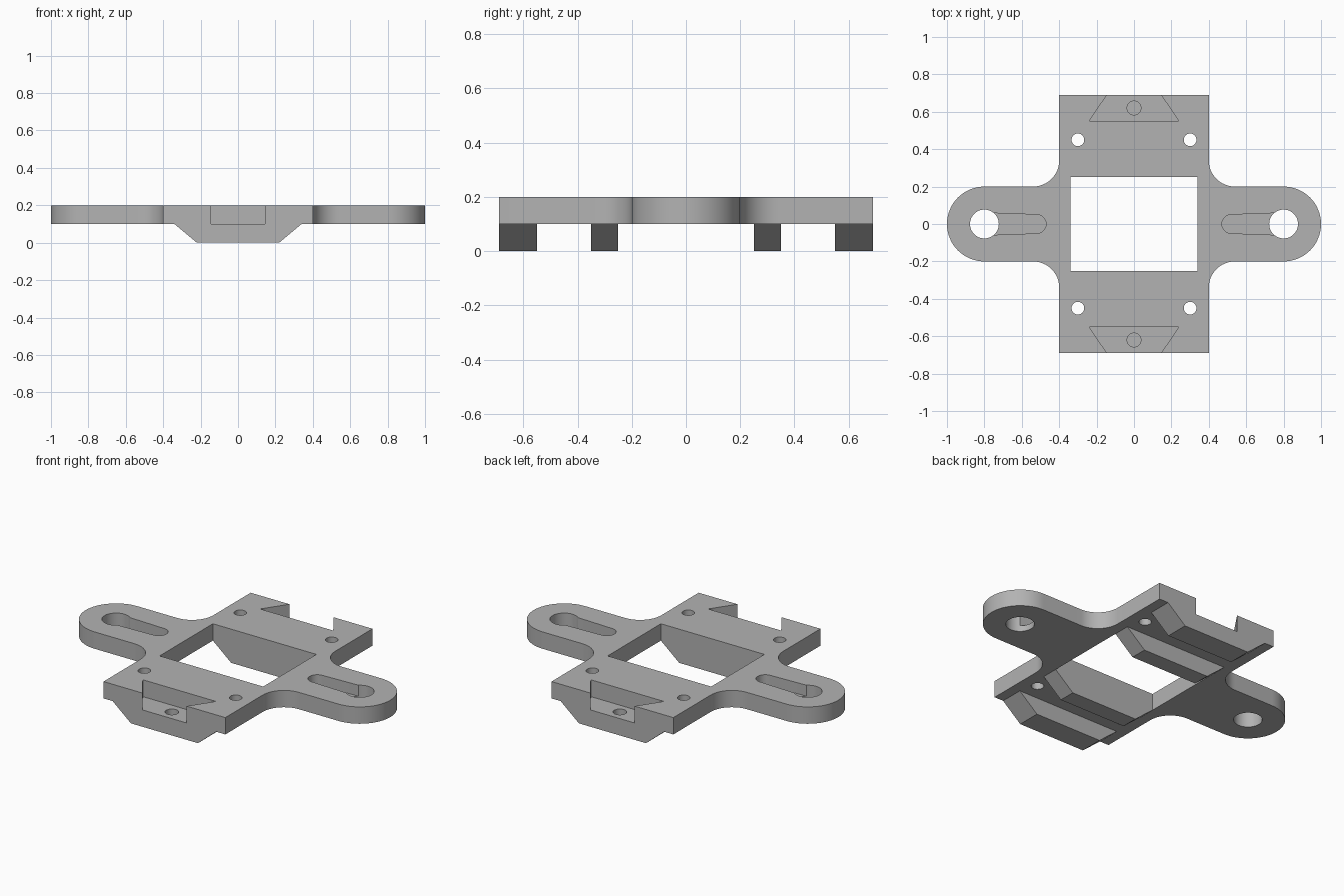
import bpy, bmesh, math

if "Cube" in bpy.data.objects:
    bpy.data.objects.remove(bpy.data.objects["Cube"])

grey = bpy.data.materials.new("plain_grey")
grey.diffuse_color = (0.45, 0.45, 0.45, 1)
grey.use_nodes = True
grey.node_tree.nodes["Principled BSDF"].inputs["Base Color"].default_value = grey.diffuse_color


def prism(name, pts, lo, hi, axis="z"):
    """Extrude a 2D outline along z, or an (x, z) outline along y."""
    bm = bmesh.new()
    place = (lambda a, b, c: (a, b, c)) if axis == "z" else (lambda a, b, c: (a, c, b))
    bottom = [bm.verts.new(place(a, b, lo)) for a, b in pts]
    top = [bm.verts.new(place(a, b, hi)) for a, b in pts]
    bm.faces.new(bottom[::-1])
    bm.faces.new(top)
    n = len(pts)
    for i in range(n):
        j = (i + 1) % n
        bm.faces.new((bottom[i], bottom[j], top[j], top[i]))
    bmesh.ops.recalc_face_normals(bm, faces=bm.faces)
    me = bpy.data.meshes.new(name)
    bm.to_mesh(me)
    bm.free()
    ob = bpy.data.objects.new(name, me)
    bpy.context.collection.objects.link(ob)
    me.materials.append(grey)
    return ob


def arc(cx, cy, r, a0, a1, n):
    return [(cx + r * math.cos(math.radians(a0 + (a1 - a0) * i / n)),
             cy + r * math.sin(math.radians(a0 + (a1 - a0) * i / n))) for i in range(n + 1)]


def circle(cx, cy, r, n=40):
    return arc(cx, cy, r, 0, 360, n)[:-1]


def activate(ob):
    bpy.ops.object.select_all(action="DESELECT")
    ob.select_set(True)
    bpy.context.view_layer.objects.active = ob


def cut(target, pts, lo, hi):
    cutter = prism("cutter", pts, lo, hi)
    cutter.hide_render = True
    m = target.modifiers.new("cut", "BOOLEAN")
    m.operation, m.solver, m.object = "DIFFERENCE", "EXACT", cutter
    activate(target)
    bpy.ops.object.modifier_apply(modifier=m.name)
    bpy.data.objects.remove(cutter)


# Cross-shaped plate: one quarter outline, mirrored, with dovetail notches
quarter = arc(0.8, 0, 0.2, 0, 90, 16) + arc(0.54, 0.34, 0.14, 270, 180, 12)
quarter += [(0.4, 0.69), (0.145, 0.69), (0.24, 0.55)]
right = [(x, -y) for x, y in quarter[:0:-1]] + quarter
outline = right + [(-x, -y) for x, y in right]
plate = prism("cross_plate", outline, 0.1, 0.2)

# Centre window
cut(plate, [(-0.34, -0.25), (0.34, -0.25), (0.34, 0.25), (-0.34, 0.25)], 0, 0.3)
for s in (-1, 1):
    # Keyhole: shallow slot and through hole in each arm
    slot = [(0.8, 0.06)] + arc(0.52, 0, 0.05, 90, 270, 14) + [(0.8, -0.06)]
    cut(plate, [(s * x, y) for x, y in slot], 0.135, 0.3)
    cut(plate, circle(s * 0.8, 0, 0.077, 48), 0, 0.3)
    # Screw holes
    for t in (-1, 1):
        cut(plate, circle(s * 0.3, t * 0.45, 0.034, 32), 0, 0.3)

# Rails underneath, with a blind hole in each outer rail
rail = [(-0.34, 0.1), (-0.22, 0), (0.22, 0), (0.34, 0.1)]
parts = [plate]
for s, side in ((-1, "front"), (1, "back")):
    for kind, a, b in (("inner", 0.25, 0.35), ("outer", 0.55, 0.69)):
        ob = prism(f"{side}_{kind}_rail", rail, min(s * a, s * b), max(s * a, s * b), "y")
        if kind == "outer":
            cut(ob, circle(0, s * 0.62, 0.037, 32), 0.04, 0.3)
        parts.append(ob)

for ob in parts:
    activate(ob)
    bpy.ops.object.shade_smooth_by_angle(angle=math.radians(25))
